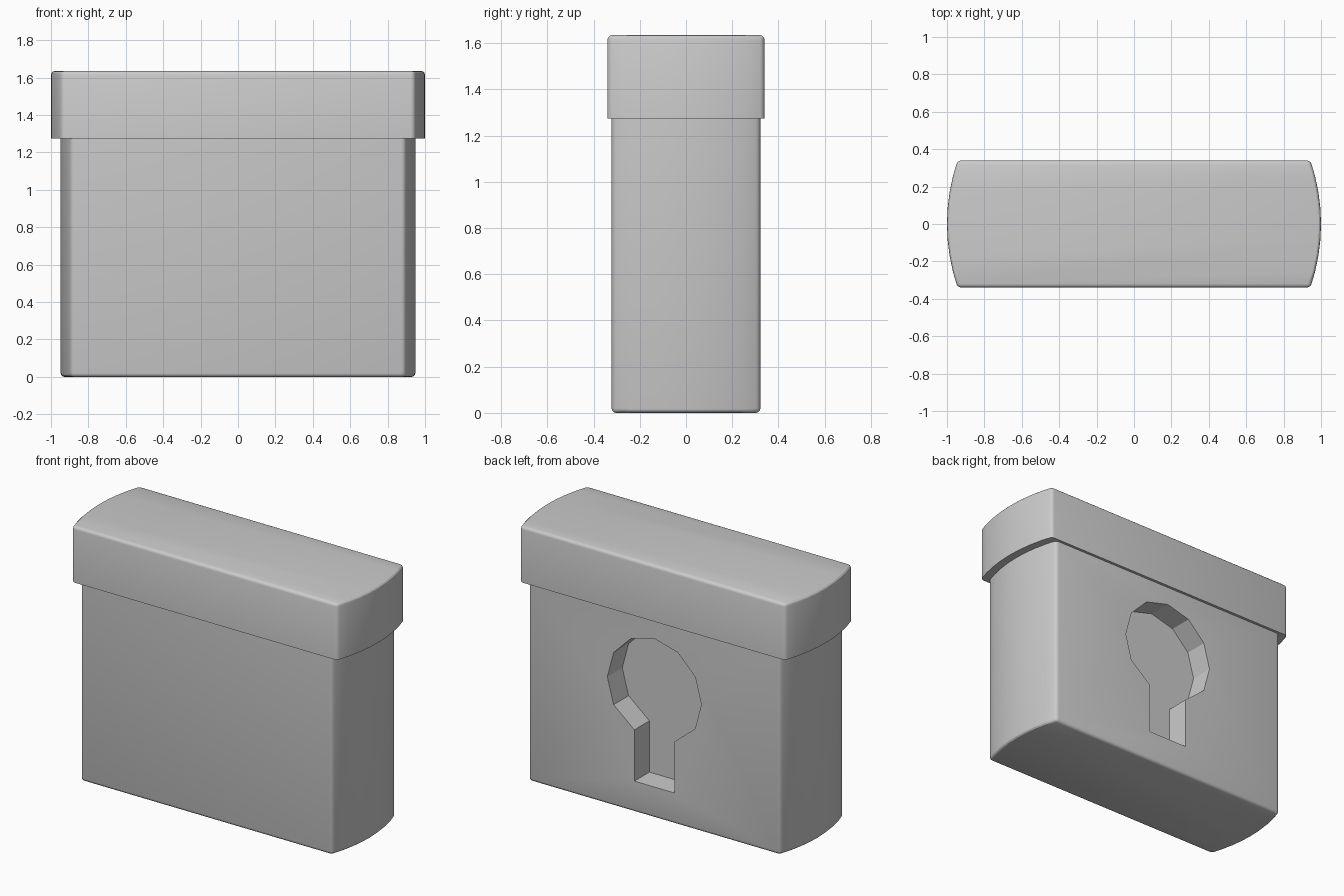
import bpy, bmesh, math

if "Cube" in bpy.data.objects:
    bpy.data.objects.remove(bpy.data.objects["Cube"])

def finish(name, bm):
    bmesh.ops.recalc_face_normals(bm, faces=bm.faces)
    mesh = bpy.data.meshes.new(name)
    bm.to_mesh(mesh)
    bm.free()
    ob = bpy.data.objects.new(name, mesh)
    bpy.context.collection.objects.link(ob)
    return ob

def extrude_profile(points, offset):
    bm = bmesh.new()
    face = bm.faces.new([bm.verts.new(p) for p in points])
    top = bmesh.ops.extrude_face_region(bm, geom=[face], use_keep_orig=True)
    bmesh.ops.translate(bm, vec=offset, verts=[v for v in top["geom"] if isinstance(v, bmesh.types.BMVert)])
    return bm

def bowed_block(name, tip, corner, half_y, z0, z1, round_z, bevel):
    """Block with bowed ends; rounds the four upright corners and one rim."""
    sag = tip - corner
    radius = (half_y ** 2 + sag ** 2) / (2 * sag)
    sweep = math.asin(half_y / radius)
    arc = [(tip - radius + radius * math.cos(a), radius * math.sin(a))
           for a in (sweep * (i / 4 - 1) for i in range(9))]
    outline = arc + [(-x, -y) for x, y in arc]
    bm = extrude_profile([(x, y, z0) for x, y in outline], (0, 0, z1 - z0))
    edges = []
    for e in bm.edges:
        a, b = (v.co for v in e.verts)
        rim = abs(a.z - round_z) < 1e-4 and abs(b.z - round_z) < 1e-4
        upright = abs(a.z - b.z) > 0.1 and abs(abs(a.y) - half_y) < 1e-4
        if rim or upright:
            edges.append(e)
    bmesh.ops.bevel(bm, geom=edges, offset=bevel, segments=3, profile=0.5, affect='EDGES')
    return finish(name, bm)

# main case and overhanging lid
body = bowed_block("case_body", 0.948, 0.893, 0.322, 0.0, 1.285, 0.0, 0.02)
lid = bowed_block("lid", 1.0, 0.943, 0.34, 1.275, 1.635, 1.635, 0.02)

# keyhole recess in the back face: twelve-sided head with a straight stem
head = [(0.335 * math.cos(math.radians(a)), 0.82 + 0.335 * math.sin(math.radians(a)))
        for a in range(-30, 211, 30)]
keyhole = [(-0.142, 0.53), (-0.142, 0.2), (0.142, 0.2), (0.142, 0.53)] + head
cutter = finish("keyhole_cutter", extrude_profile([(x, 0.17, z) for x, z in keyhole], (0, 0.4, 0)))
cutter.hide_render = True
cut = body.modifiers.new("keyhole", 'BOOLEAN')
cut.operation = 'DIFFERENCE'
cut.solver = 'EXACT'
cut.object = cutter
bpy.context.view_layer.objects.active = body
bpy.ops.object.modifier_apply(modifier=cut.name)
bpy.data.objects.remove(cutter)

# smooth bows and rounded edges, crisp keyhole
for ob in (body, lid):
    bpy.ops.object.select_all(action='DESELECT')
    ob.select_set(True)
    bpy.context.view_layer.objects.active = ob
    bpy.ops.object.shade_smooth_by_angle(angle=math.radians(29))
